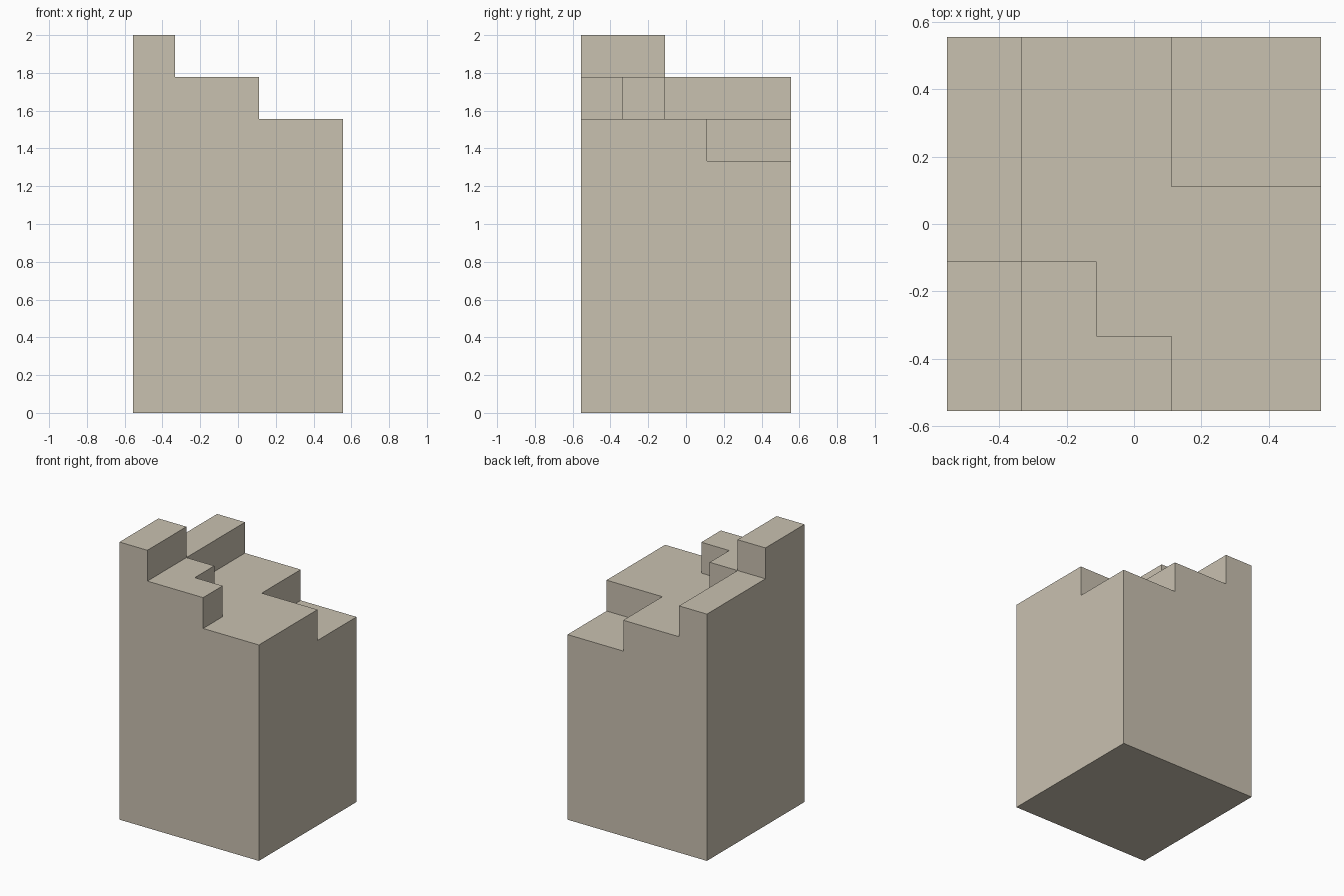
import bpy
import bmesh
from math import radians
from mathutils import Vector

cube = bpy.data.objects.get("Cube")
if cube:
    bpy.data.objects.remove(cube, do_unlink=True)

UNIT = 2 / 9
# Column heights in units: rows run front to back, digits run along x
HEIGHTS = ["98877", "98777", "87777", "87766", "87766"]
SIZE = len(HEIGHTS)

# Plain stone colour
stone = bpy.data.materials.new("warm_stone")
stone.use_nodes = True
colour = (0.584, 0.533, 0.434, 1.0)
stone.diffuse_color = colour
stone.node_tree.nodes["Principled BSDF"].inputs["Base Color"].default_value = colour


def filled(cell):
    x, y, z = (int(c) for c in cell)
    return 0 <= x < SIZE and 0 <= y < SIZE and 0 <= z < int(HEIGHTS[y][x])


def add_side(bm, cell, axis, step):
    """Add the unit face of a cell that looks along one axis."""
    corner = Vector(cell)
    corner[axis] += max(step, 0)
    u, v = Vector((0, 0, 0)), Vector((0, 0, 0))
    u[(axis + 1) % 3] = v[(axis + 2) % 3] = 1
    loop = [corner, corner + u, corner + u + v, corner + v]
    if step < 0:
        loop.reverse()
    centre = Vector((SIZE / 2, SIZE / 2, 0))
    bm.faces.new([bm.verts.new((p - centre) * UNIT) for p in loop])


# Stepped block: outer skin of all columns, merged into large flat faces
bm = bmesh.new()
for y, row in enumerate(HEIGHTS):
    for x, height in enumerate(row):
        for z in range(int(height)):
            for axis in range(3):
                for step in (-1, 1):
                    neighbour = Vector((x, y, z))
                    neighbour[axis] += step
                    if not filled(neighbour):
                        add_side(bm, (x, y, z), axis, step)
bmesh.ops.remove_doubles(bm, verts=bm.verts, dist=UNIT / 100)
bmesh.ops.dissolve_limit(bm, angle_limit=radians(1), verts=bm.verts, edges=bm.edges)

mesh = bpy.data.meshes.new("stepped_block")
bm.to_mesh(mesh)
bm.free()
mesh.materials.append(stone)
block = bpy.data.objects.new("stepped_block", mesh)
bpy.context.collection.objects.link(block)
